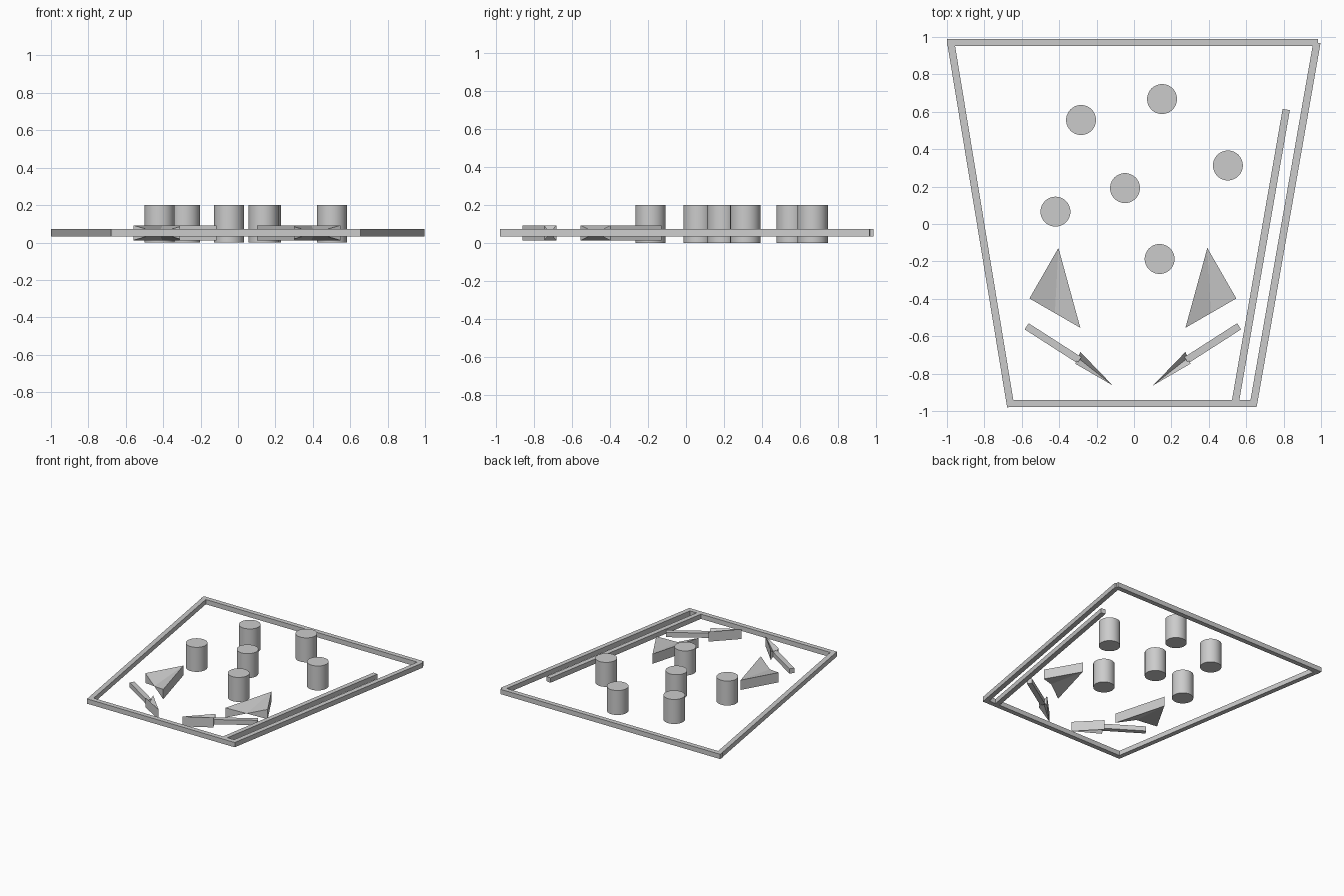
import bpy, bmesh, math
from mathutils import Vector

if "Cube" in bpy.data.objects:
    bpy.data.objects.remove(bpy.data.objects["Cube"])

RAIL_Z, RAIL = 0.053, 0.039
AXIS = -0.006  # mirror line of the lower playfield


def rail(name, p, q):
    """Square bar running from p to q in plan."""
    p, q = Vector(p), Vector(q)
    d, m = q - p, (p + q) / 2
    bpy.ops.mesh.primitive_cube_add(size=1, location=(m.x, m.y, RAIL_Z),
                                    rotation=(0, 0, math.atan2(d.y, d.x)))
    ob = bpy.context.object
    ob.name = name
    ob.scale = (d.length, RAIL, RAIL)


def notched_wedge(name, a, b, c, z0=0.012, z1=0.092):
    """Triangular block whose side b-c pinches to the middle height."""
    bm = bmesh.new()
    lo = [bm.verts.new((x, y, z0)) for x, y in (a, b, c)]
    hi = [bm.verts.new((x, y, z1)) for x, y in (a, b, c)]
    m = bm.verts.new(((b[0] + c[0]) / 2, (b[1] + c[1]) / 2, (z0 + z1) / 2))
    for i in (1, 2):
        bm.faces.new((lo[0], lo[i], hi[i], hi[0]))   # side wall
        bm.faces.new((hi[0], hi[i], m))              # upper groove
        bm.faces.new((lo[0], m, lo[i]))              # lower groove
        bm.faces.new((hi[i], lo[i], m))              # pinched end
    bmesh.ops.recalc_face_normals(bm, faces=bm.faces[:])
    me = bpy.data.meshes.new(name)
    bm.to_mesh(me)
    bm.free()
    bpy.context.collection.objects.link(bpy.data.objects.new(name, me))


# Outer frame and launch lane
rail("back_rail", (-1.0, 0.97), (0.985, 0.97))
rail("front_rail", (-0.672, -0.96), (0.652, -0.96))
rail("left_rail", (-0.981, 0.98), (-0.659, -0.978))
rail("right_rail", (0.978, 0.97), (0.637, -0.973))
rail("lane_rail", (0.814, 0.612), (0.542, -0.95))

# Round bumpers
for i, (x, y) in enumerate([(-0.283, 0.556), (0.15, 0.668), (0.502, 0.313),
                            (-0.048, 0.192), (-0.42, 0.066), (0.137, -0.187)]):
    bpy.ops.mesh.primitive_cylinder_add(vertices=48, radius=0.08, depth=0.2,
                                        location=(x, y, 0.1))
    bpy.context.object.name = f"bumper_{i + 1}"
    bpy.ops.object.shade_smooth_by_angle()

# Mirrored side kickers, flipper guides and flippers
for side, s in (("left", -1), ("right", 1)):
    def at(x, y):
        return (AXIS + s * x, y)
    notched_wedge(side + "_kicker", at(0.398, -0.128), at(0.553, -0.398), at(0.281, -0.555))
    rail(side + "_guide", at(0.568, -0.547), at(0.286, -0.728))
    notched_wedge(side + "_flipper", at(0.108, -0.863), at(0.281, -0.684), at(0.308, -0.747))
